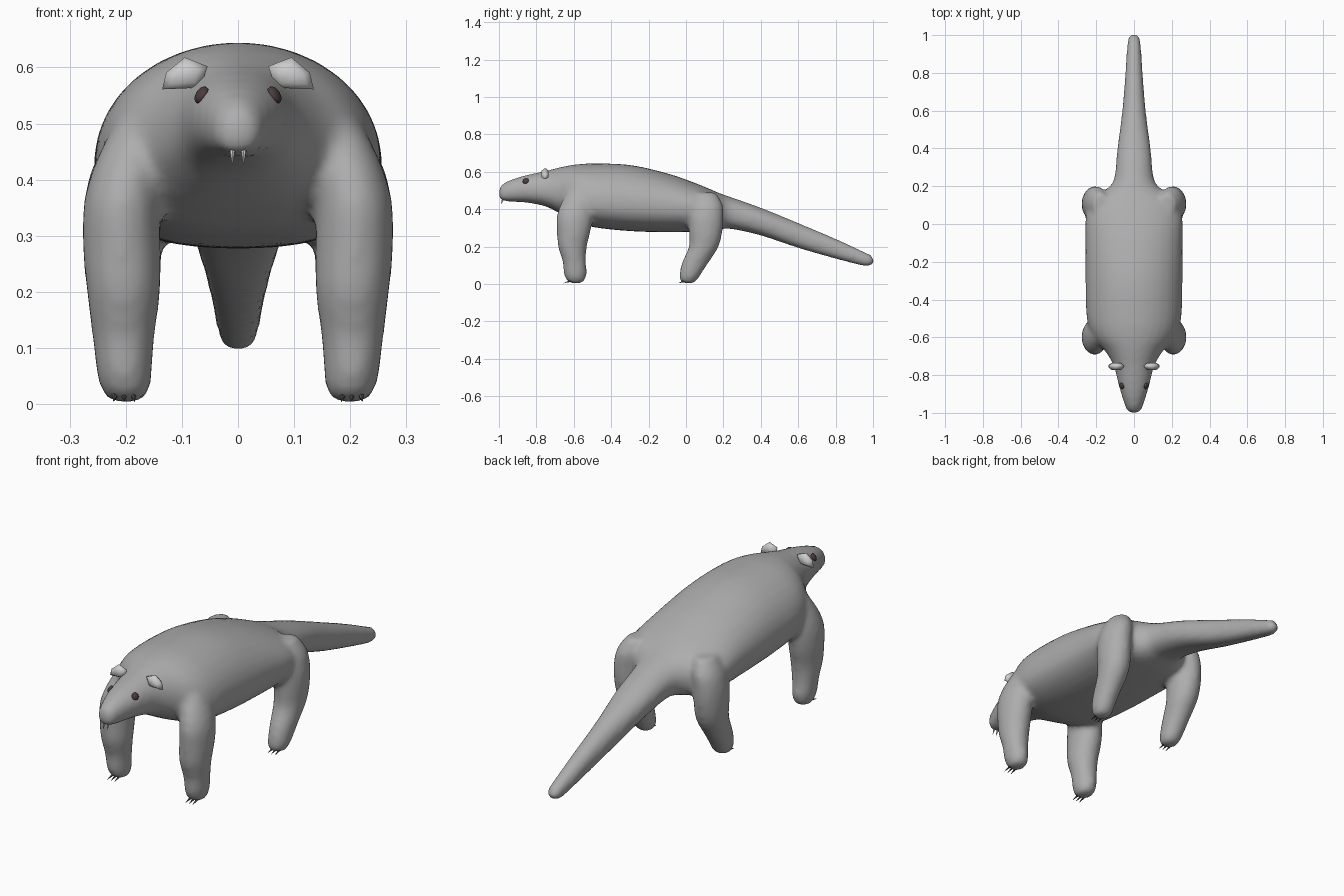
import bpy, bmesh, math
from mathutils import Vector

if "Cube" in bpy.data.objects:
    bpy.data.objects.remove(bpy.data.objects["Cube"])


def material(name, rgb):
    m = bpy.data.materials.new(name)
    m.use_nodes = True
    m.diffuse_color = (*rgb, 1)
    m.node_tree.nodes["Principled BSDF"].inputs["Base Color"].default_value = (*rgb, 1)
    return m


FUR = material("grey fur", (0.42, 0.42, 0.42))
EAR = material("pale grey", (0.6, 0.6, 0.6))
EYE = material("dark brown", (0.07, 0.045, 0.045))
CLAW = material("dark grey", (0.09, 0.08, 0.08))


def finish(name, bm, mat, smooth=True):
    bmesh.ops.recalc_face_normals(bm, faces=bm.faces)
    for f in bm.faces:
        f.smooth = smooth
    mesh = bpy.data.meshes.new(name)
    bm.to_mesh(mesh)
    bm.free()
    mesh.materials.append(mat)
    ob = bpy.data.objects.new(name, mesh)
    bpy.context.collection.objects.link(ob)
    return ob


def smooth_rows(rows, steps=4):
    """Catmull-Rom interpolation of the profile rows."""
    out = []
    for i in range(len(rows) - 1):
        a, b, c, d = (rows[min(max(k, 0), len(rows) - 1)] for k in range(i - 1, i + 3))
        for s in range(steps):
            t = s / steps
            out.append([q + t * (r - p) / 2 + t * t * (p - 2.5 * q + 2 * r - d0 / 2)
                        + t ** 3 * (1.5 * (q - r) + (d0 - p) / 2)
                        for p, q, r, d0 in zip(a, b, c, d)])
    return out + [list(rows[-1])]


def loft(bm, rings):
    loops = [[bm.verts.new(p) for p in ring] for ring in rings]
    n = len(loops[0])
    for a, b in zip(loops, loops[1:]):
        for i in range(n):
            bm.faces.new((a[i], a[(i + 1) % n], b[(i + 1) % n], b[i]))
    bm.faces.new(loops[0])
    bm.faces.new(loops[-1])


def trunk_ring(y, w, low, mid, top, sides=32):
    ring = []
    for i in range(sides):
        a = 2 * math.pi * i / sides
        c, s = math.cos(a), math.sin(a)
        if s >= 0:
            ring.append((w * c, y, mid + (top - mid) * s))
        else:  # squarer underside
            ring.append((w * math.copysign(abs(c) ** 0.85, c), y,
                         mid - (mid - low) * abs(s) ** 0.8))
    return ring


def leg_ring(z, x, rx, y0, y1, sides=20):
    return [(x + rx * math.cos(2 * math.pi * i / sides),
             (y0 + y1) / 2 + (y1 - y0) / 2 * math.sin(2 * math.pi * i / sides), z)
            for i in range(sides)]


# Trunk, head and tail: y, half width, bottom, widest height, top
TRUNK = [(-1.0, .018, .46, .48, .505), (-.985, .038, .447, .485, .532),
         (-.93, .058, .44, .5, .56), (-.85, .082, .435, .51, .583),
         (-.75, .108, .415, .5, .605), (-.67, .155, .375, .48, .625),
         (-.6, .215, .34, .46, .638), (-.5, .25, .305, .44, .645),
         (-.3, .257, .283, .43, .637), (-.1, .257, .277, .42, .592),
         (.05, .255, .28, .41, .54), (.13, .225, .285, .4, .507),
         (.18, .15, .292, .39, .486), (.24, .105, .295, .38, .465),
         (.4, .088, .26, .34, .408), (.6, .062, .193, .26, .327),
         (.8, .046, .135, .19, .243), (.95, .036, .097, .135, .174),
         (.99, .028, .1, .128, .155), (1.004, .014, .11, .12, .133)]

# Legs: height, centre x, half width, rear and front y limits
FRONT = [(.003, .2, .022, -.61, -.565), (.02, .2, .042, -.64, -.54),
         (.06, .203, .05, -.655, -.53), (.12, .204, .056, -.66, -.535),
         (.2, .204, .066, -.685, -.53), (.28, .207, .07, -.69, -.51),
         (.36, .207, .068, -.692, -.5), (.43, .195, .06, -.67, -.5), (.5, .18, .04, -.63, -.52)]
HIND = [(.003, .2, .022, -.005, .035), (.02, .2, .042, -.035, .06),
        (.06, .203, .05, -.035, .085), (.12, .204, .056, -.02, .125),
        (.2, .204, .066, .015, .175), (.28, .207, .07, .015, .195),
        (.36, .207, .068, .015, .2), (.43, .195, .062, .03, .195), (.49, .175, .04, .05, .16)]

bm = bmesh.new()
loft(bm, [trunk_ring(*r) for r in smooth_rows(TRUNK)])
for side in (-1, 1):
    for leg in (FRONT, HIND):
        rows = smooth_rows(leg, 3)
        loft(bm, [leg_ring(z, side * x, rx, y0, y1) for z, x, rx, y0, y1 in rows])
body = finish("body", bm, FUR)
fuse = body.modifiers.new("fuse", "REMESH")
fuse.mode = "VOXEL"
fuse.voxel_size = 0.013
fuse.use_smooth_shade = True
relax = body.modifiers.new("relax", "SMOOTH")
relax.factor = 0.5
relax.iterations = 8


def spike(name, base, tip, radius, mat, sides):
    """Thin cone from base to tip."""
    base, tip = Vector(base), Vector(tip)
    bm = bmesh.new()
    bmesh.ops.create_cone(bm, cap_ends=True, segments=sides, radius1=radius,
                          radius2=0, depth=(tip - base).length)
    rot = (tip - base).to_track_quat("Z", "Y")
    for v in bm.verts:
        v.co = rot @ v.co + (base + tip) / 2
    return finish(name, bm, mat, False)


EAR_OUTLINE = [(.054, .602), (.095, .618), (.128, .591), (.135, .561), (.067, .564)]

for side, label in ((1, "left"), (-1, "right")):
    # Ears: thick plates with bevelled rims
    mid = Vector((.097, .587))
    rings = []
    for y, scale in ((-.772, .6), (-.758, 1), (-.748, 1), (-.735, .6)):
        pts = [mid + (Vector(p) - mid) * scale for p in EAR_OUTLINE]
        rings.append([(side * p.x, y, p.y) for p in pts])
    bm = bmesh.new()
    loft(bm, rings)
    finish(label + "_ear", bm, EAR)

    # Eyes: flattened balls set into the head
    bm = bmesh.new()
    bmesh.ops.create_uvsphere(bm, u_segments=14, v_segments=8, radius=.017)
    out = Vector((side * .8, -.3, .5)).to_track_quat("Z", "Y")
    for v in bm.verts:
        v.co.z *= .55
        v.co = out @ v.co + Vector((side * .065, -.857, .551))
    finish(label + "_eye", bm, EYE)

    # Front teeth
    spike(label + "_tooth", (side * .01, -.976, .459), (side * .01, -.99, .425), .007, EAR, 8)

    # Claws
    for foot, y in (("front", -.625), ("hind", -.012)):
        for k in (-1, 0, 1):
            x = side * .203 + k * .016
            spike(f"{label}_{foot}_claw", (x, y + .015, .018),
                  (x + k * .003, y - .032, .004), .007, CLAW, 5)
